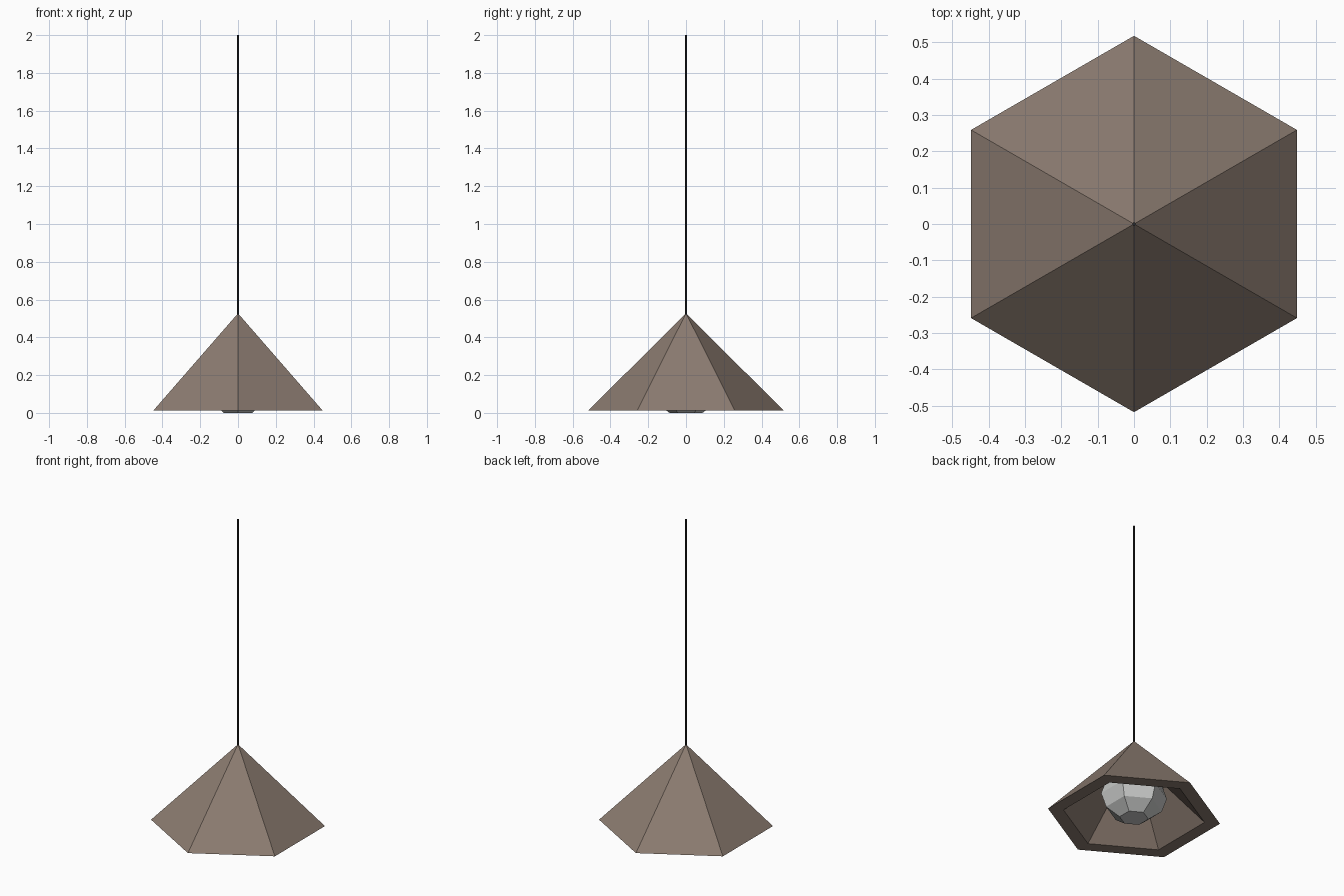
import bpy, bmesh, math

if "Cube" in bpy.data.objects:
    bpy.data.objects.remove(bpy.data.objects["Cube"])


def material(name, rgb):
    m = bpy.data.materials.new(name)
    m.diffuse_color = (*rgb, 1)
    m.use_nodes = True
    m.node_tree.nodes["Principled BSDF"].inputs["Base Color"].default_value = m.diffuse_color
    return m


def lathe(name, profile, mat, sides=6, cap_start=True, cap_end=True):
    """Flat-sided lathe: profile of (radius, z); corners point along +-y. Radius 0 makes a tip."""
    bm = bmesh.new()
    rings = []
    for r, z in profile:
        if r == 0:
            rings.append([bm.verts.new((0, 0, z))] * sides)
            continue
        ring = []
        for i in range(sides):
            a = math.pi / 2 + i * math.tau / sides
            ring.append(bm.verts.new((r * math.cos(a), r * math.sin(a), z)))
        rings.append(ring)
    for lo, hi in zip(rings, rings[1:]):
        for i in range(sides):
            j = (i + 1) % sides
            bm.faces.new(list(dict.fromkeys((lo[i], lo[j], hi[j], hi[i]))))
    if cap_start and profile[0][0] > 0:
        bm.faces.new(rings[0][::-1])
    if cap_end and profile[-1][0] > 0:
        bm.faces.new(rings[-1])
    bmesh.ops.recalc_face_normals(bm, faces=bm.faces)
    me = bpy.data.meshes.new(name)
    bm.to_mesh(me)
    bm.free()
    me.materials.append(mat)
    ob = bpy.data.objects.new(name, me)
    bpy.context.collection.objects.link(ob)
    return ob


taupe = material("warm taupe", (0.26, 0.20, 0.163))
glass = material("frosted white", (0.56, 0.57, 0.56))
black = material("cord black", (0.02, 0.02, 0.02))

# Hollow six-sided shade: inner tip, inner rim, outer rim, outer tip
lathe("lamp_shade", [(0, 0.42), (0.425, 0.012), (0.518, 0.012), (0, 0.527)], taupe)

# Faceted bulb just showing below the rim
lathe("bulb", [(0.087, 0), (0.168, 0.06), (0.198, 0.15), (0.168, 0.24), (0.087, 0.30)], glass)

# Thin hanging cord, from the bulb through the shade tip
lathe("cord", [(0.005, 0.30), (0.005, 2.0)], black)
